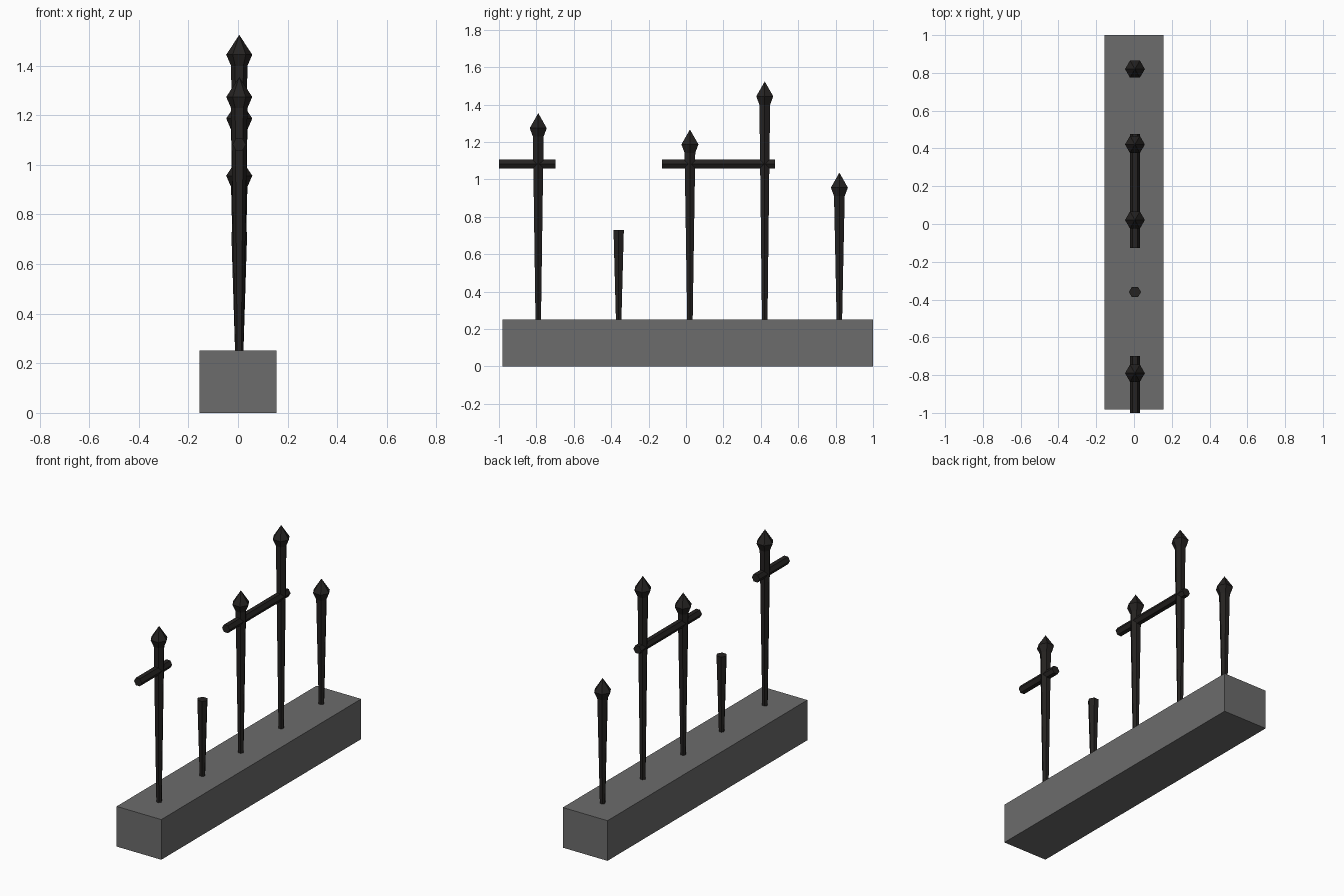
import bpy, bmesh
from math import cos, sin, pi
from mathutils import Matrix

if "Cube" in bpy.data.objects:
    bpy.data.objects.remove(bpy.data.objects["Cube"])


def material(name, color):
    m = bpy.data.materials.new(name)
    m.diffuse_color = (*color, 1)
    m.use_nodes = True
    m.node_tree.nodes["Principled BSDF"].inputs["Base Color"].default_value = m.diffuse_color
    return m


IRON = material("dark_iron", (0.018, 0.016, 0.015))
STONE = material("grey_stone", (0.15, 0.15, 0.15))
X = 0.005  # fence line


def finish(name, bm, mat):
    bmesh.ops.recalc_face_normals(bm, faces=bm.faces)
    me = bpy.data.meshes.new(name)
    bm.to_mesh(me)
    bm.free()
    me.materials.append(mat)
    ob = bpy.data.objects.new(name, me)
    bpy.context.collection.objects.link(ob)
    return ob


def hex_lathe(name, profile, loc):
    """Six-sided solid from (radius, z) points; radius 0 makes a tip."""
    bm = bmesh.new()
    rings = []
    for r, z in profile:
        if r == 0:
            rings.append([bm.verts.new((0, 0, z))] * 6)
        else:
            rings.append([bm.verts.new((r * cos(i * pi / 3), r * sin(i * pi / 3), z))
                          for i in range(6)])
    for a, b in zip(rings, rings[1:]):
        for i in range(6):
            j = (i + 1) % 6
            quad = [a[i], a[j], b[j], b[i]]
            bm.faces.new(list(dict.fromkeys(quad)))
    for ring in (rings[0], rings[-1]):
        if ring[0] is not ring[1]:
            bm.faces.new(ring)
    ob = finish(name, bm, IRON)
    ob.location = loc
    return ob


# Stone plinth
bm = bmesh.new()
bmesh.ops.create_cube(bm, size=1, matrix=Matrix.Translation((0, 0.009, 0.126))
                      @ Matrix.Diagonal((0.31, 1.982, 0.252, 1)))
finish("stone_base", bm, STONE)

# Tapered posts with spear finials: (y, tip height)
for k, (y, tip) in enumerate([(-0.79, 1.354), (0.021, 1.267), (0.421, 1.524), (0.82, 1.036)]):
    hex_lathe(f"spear_post_{k + 1}",
              [(0.017, 0.25), (0.033, tip - 0.125), (0.0525, tip - 0.08), (0, tip)],
              (X, y, 0))

# Broken post without a finial
hex_lathe("broken_post", [(0.017, 0.25), (0.032, 0.73)], (X, -0.36, 0))

# Remaining pieces of the horizontal rail: (start y, end y)
for k, (y0, y1) in enumerate([(-1.0, -0.698), (-0.127, 0.476)]):
    rail = hex_lathe(f"rail_{k + 1}", [(0.027, 0), (0.027, y1 - y0)], (X, y0, 1.082))
    rail.rotation_euler.x = -pi / 2
